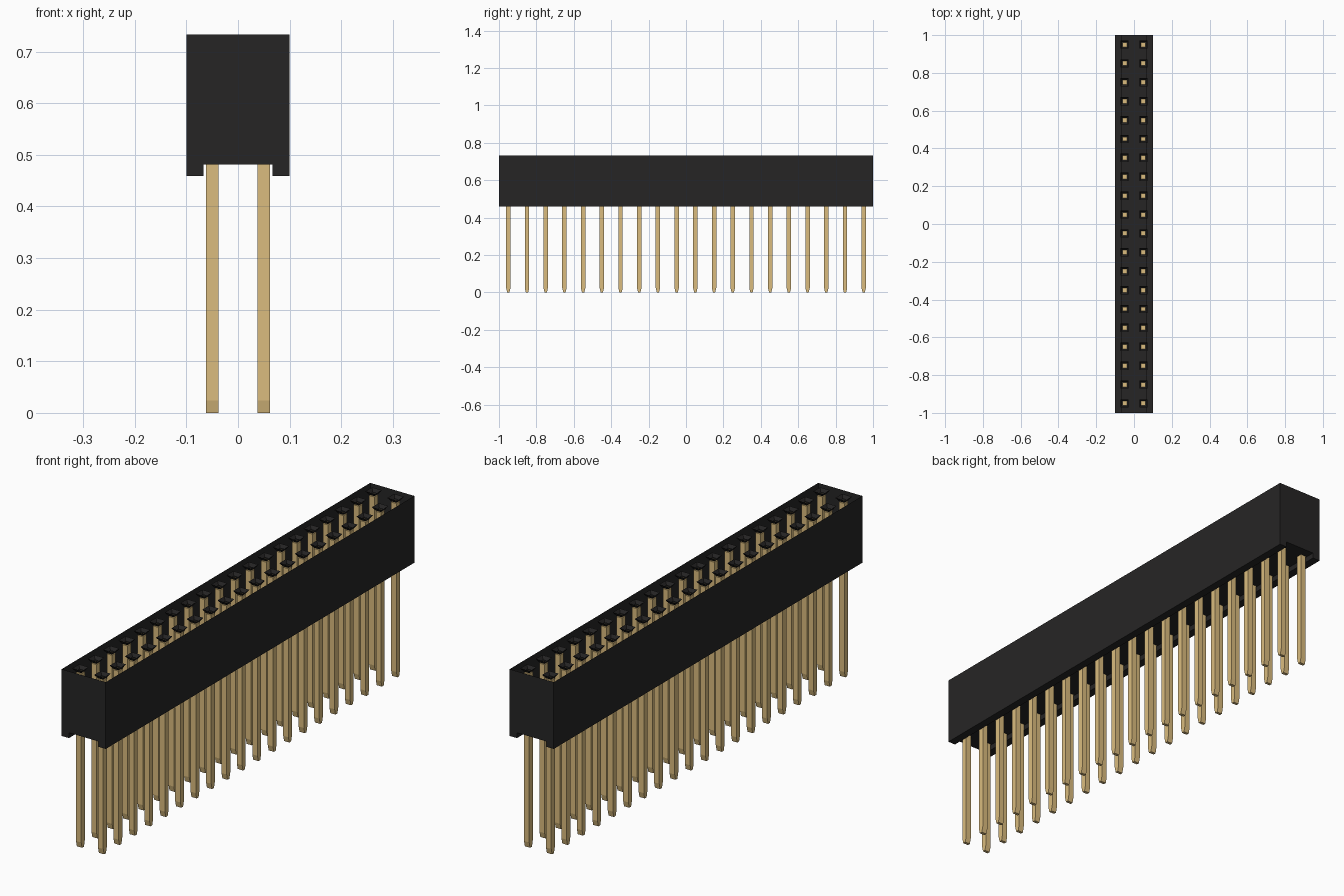
import bpy, bmesh

cube = bpy.data.objects.get("Cube")
if cube:
    bpy.data.objects.remove(cube, do_unlink=True)

PITCH, ROWS = 0.1, 20
TOP = 0.733


def material(name, rgb):
    m = bpy.data.materials.new(name)
    m.use_nodes = True
    m.diffuse_color = (*rgb, 1)
    m.node_tree.nodes["Principled BSDF"].inputs["Base Color"].default_value = (*rgb, 1)
    return m


def finish(bm, name, mat):
    bmesh.ops.recalc_face_normals(bm, faces=bm.faces)
    me = bpy.data.meshes.new(name)
    bm.to_mesh(me)
    bm.free()
    me.materials.append(mat)
    ob = bpy.data.objects.new(name, me)
    bpy.context.collection.objects.link(ob)
    return ob


def extrude_profile(bm, points, offset, skip=()):
    """Capped prism from a closed outline, leaving out the listed sides."""
    n = len(points)
    a = [bm.verts.new(p) for p in points]
    b = [bm.verts.new([p[k] + offset[k] for k in range(3)]) for p in points]
    bm.faces.new(a[::-1])
    bm.faces.new(b)
    for i in range(n):
        if i not in skip:
            j = (i + 1) % n
            bm.faces.new((a[i], a[j], b[j], b[i]))


black = material("black plastic", (0.0194, 0.0187, 0.0187))
gold = material("gold metal", (0.708, 0.504, 0.21))
centres = [(x, (i - (ROWS - 1) / 2) * PITCH) for x in (-0.05, 0.05) for i in range(ROWS)]

# Housing: open-topped shell with a channel along the underside
half = [(0.1, TOP), (0.1, 0.459), (0.067, 0.459), (0.067, 0.481)]
outline = half + [(-x, z) for x, z in reversed(half)]
bm = bmesh.new()
extrude_profile(bm, [(x, -1, z) for x, z in outline], (0, 2, 0), skip=(len(outline) - 1,))
finish(bm, "housing", black)

# Funnels: tapered square entries above each pin
bm = bmesh.new()
for cx, cy in centres:
    rings = []
    for r, z in ((0.022, TOP), (0.0125, TOP - 0.014)):
        rings.append([bm.verts.new((cx + sx * r, cy + sy * r, z))
                      for sx, sy in ((-1, -1), (1, -1), (1, 1), (-1, 1))])
    for i in range(4):
        j = (i + 1) % 4
        bm.faces.new((rings[0][i], rings[0][j], rings[1][j], rings[1][i]))
finish(bm, "entry_funnels", black)

# Pins: square rods with a wedge-shaped tip
W = 0.0118
side = [(W, TOP - 0.018), (W, 0.024), (0.006, 0)]
side += [(-y, z) for y, z in reversed(side)]
bm = bmesh.new()
for cx, cy in centres:
    extrude_profile(bm, [(cx - W, cy + y, z) for y, z in side], (2 * W, 0, 0))
finish(bm, "pins", gold)
